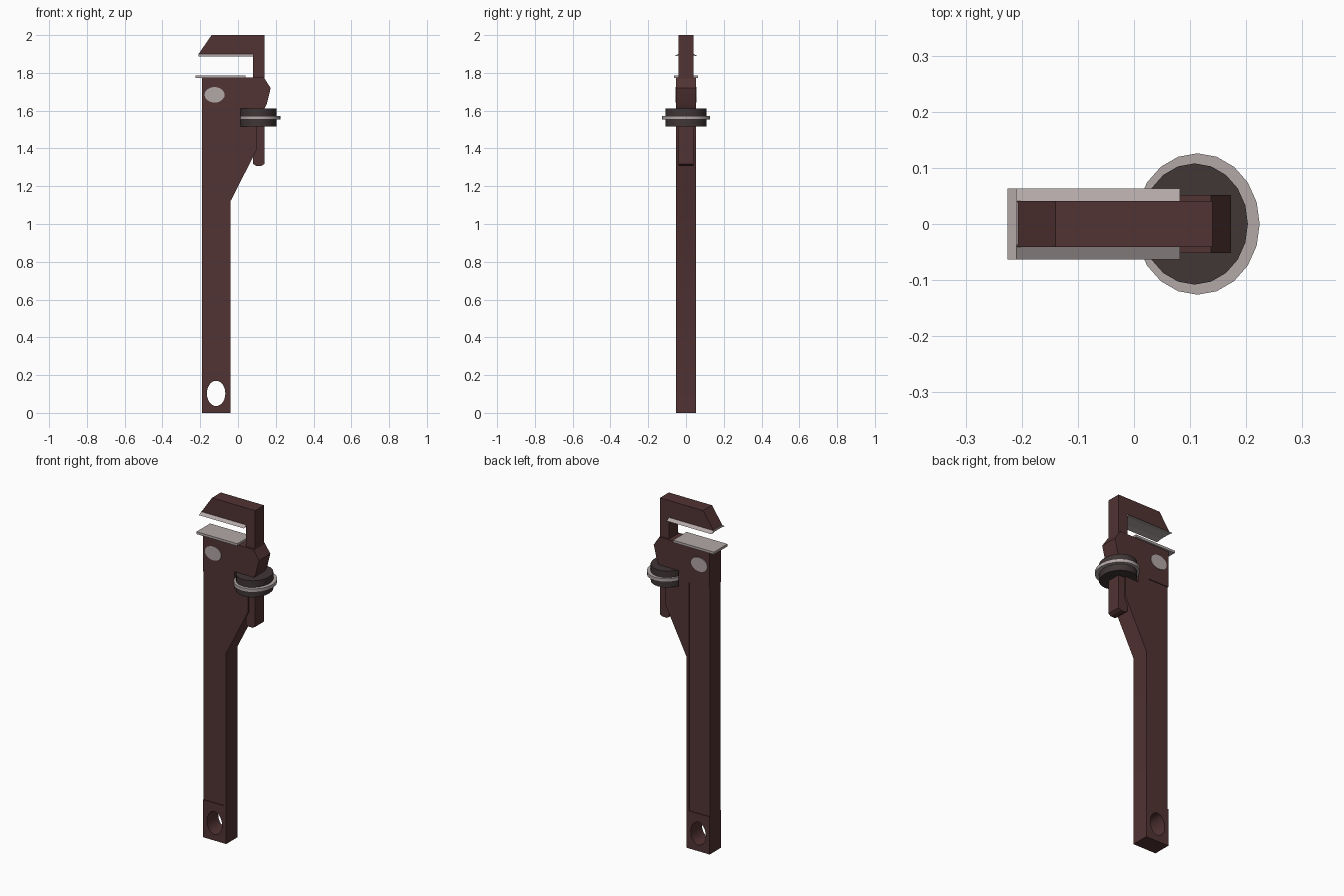
import bpy, bmesh, math

if "Cube" in bpy.data.objects:
    bpy.data.objects.remove(bpy.data.objects["Cube"])


def material(name, rgb):
    m = bpy.data.materials.new(name)
    m.diffuse_color = (*rgb, 1)
    m.use_nodes = True
    m.node_tree.nodes["Principled BSDF"].inputs["Base Color"].default_value = m.diffuse_color
    return m


IRON = material("dark_red_iron", (0.085, 0.033, 0.033))
STEEL = material("pale_steel", (0.45, 0.39, 0.39))
BLACK = material("dark_steel", (0.052, 0.037, 0.037))


def prism(name, points, lo, hi, axis, mat):
    """Extrude a 2D outline from lo to hi along the given axis."""
    place = {"x": lambda a, b, t: (t, a, b),
             "y": lambda a, b, t: (a, t, b),
             "z": lambda a, b, t: (a, b, t)}[axis]
    bm = bmesh.new()
    rings = [[bm.verts.new(place(a, b, t)) for a, b in points] for t in (lo, hi)]
    for ring in rings:
        bm.faces.new(ring)
    n = len(points)
    for i in range(n):
        j = (i + 1) % n
        bm.faces.new((rings[0][i], rings[0][j], rings[1][j], rings[1][i]))
    bmesh.ops.recalc_face_normals(bm, faces=bm.faces)
    mesh = bpy.data.meshes.new(name)
    bm.to_mesh(mesh)
    bm.free()
    mesh.materials.append(mat)
    obj = bpy.data.objects.new(name, mesh)
    bpy.context.collection.objects.link(obj)
    return obj


def ellipse(ca, cb, ra, rb, n):
    return [(ca + ra * math.cos(2 * math.pi * i / n),
             cb + rb * math.sin(2 * math.pi * i / n)) for i in range(n)]


def rect(a0, b0, a1, b1):
    return [(a0, b0), (a1, b0), (a1, b1), (a0, b1)]


def cut(obj, cutters):
    """Subtract the cutters, bake the result and remove them."""
    for c in cutters:
        c.hide_render = True
        mod = obj.modifiers.new("cut", "BOOLEAN")
        mod.operation, mod.solver, mod.object = "DIFFERENCE", "EXACT", c
    deps = bpy.context.evaluated_depsgraph_get()
    baked = bpy.data.meshes.new_from_object(obj.evaluated_get(deps))
    obj.modifiers.clear()
    obj.data = baked
    for c in cutters:
        bpy.data.objects.remove(c)


def smooth(obj):
    bpy.ops.object.select_all(action="DESELECT")
    obj.select_set(True)
    bpy.context.view_layer.objects.active = obj
    bpy.ops.object.shade_smooth_by_angle(angle=math.radians(35))


# Handle and fixed jaw in one outline, with the window for the nut
handle = prism("handle", [
    (-0.19, 0), (-0.04, 0), (-0.04, 1.12), (0.1, 1.395), (0.1, 1.515),
    (0.013, 1.515), (0.013, 1.612), (0.14, 1.612), (0.152, 1.635),
    (0.173, 1.72), (0.137, 1.775), (-0.19, 1.775)], -0.052, 0.052, "y", IRON)

# Hanging hole, and shallow side recesses open to the back edge
cutters = [prism("hole_cutter", ellipse(-0.116, 0.103, 0.049, 0.067, 24),
                 -0.2, 0.2, "y", IRON)]
for s in (-1, 1):
    cutters.append(prism("recess_cutter", rect(-0.3, 0.22, -0.057, 1.56),
                         min(s * 0.047, s * 0.2), max(s * 0.047, s * 0.2), "y", IRON))
cut(handle, cutters)
smooth(handle)

# Sliding hook jaw with its long shank
prism("sliding_jaw", [
    (-0.21, 1.898), (-0.14, 2.0), (0.14, 2.0), (0.14, 1.318), (0.125, 1.308),
    (0.095, 1.308), (0.08, 1.318), (0.08, 1.898)], -0.041, 0.041, "y", IRON)

# Gripping plates: flared upper strip and flat lower strip
prism("upper_jaw_plate", [
    (-0.063, 1.888), (-0.03, 1.893), (0.03, 1.893), (0.063, 1.888),
    (0.036, 1.903), (-0.036, 1.903)], -0.21, 0.082, "x", STEEL)
prism("lower_jaw_plate", rect(-0.225, -0.063, 0.04, 0.063),
      1.773, 1.787, "z", STEEL)

# Adjusting nut with a bright rim
nut = prism("adjusting_nut", ellipse(0.108, 0, 0.095, 0.108, 20),
            1.515, 1.612, "z", BLACK)
rim = prism("nut_rim", ellipse(0.113, 0, 0.111, 0.126, 20),
            1.553, 1.573, "z", STEEL)
smooth(nut)
smooth(rim)

# Pivot pin showing on both faces
smooth(prism("pivot_pin", ellipse(-0.124, 1.684, 0.053, 0.041, 24),
             -0.055, 0.055, "y", STEEL))
